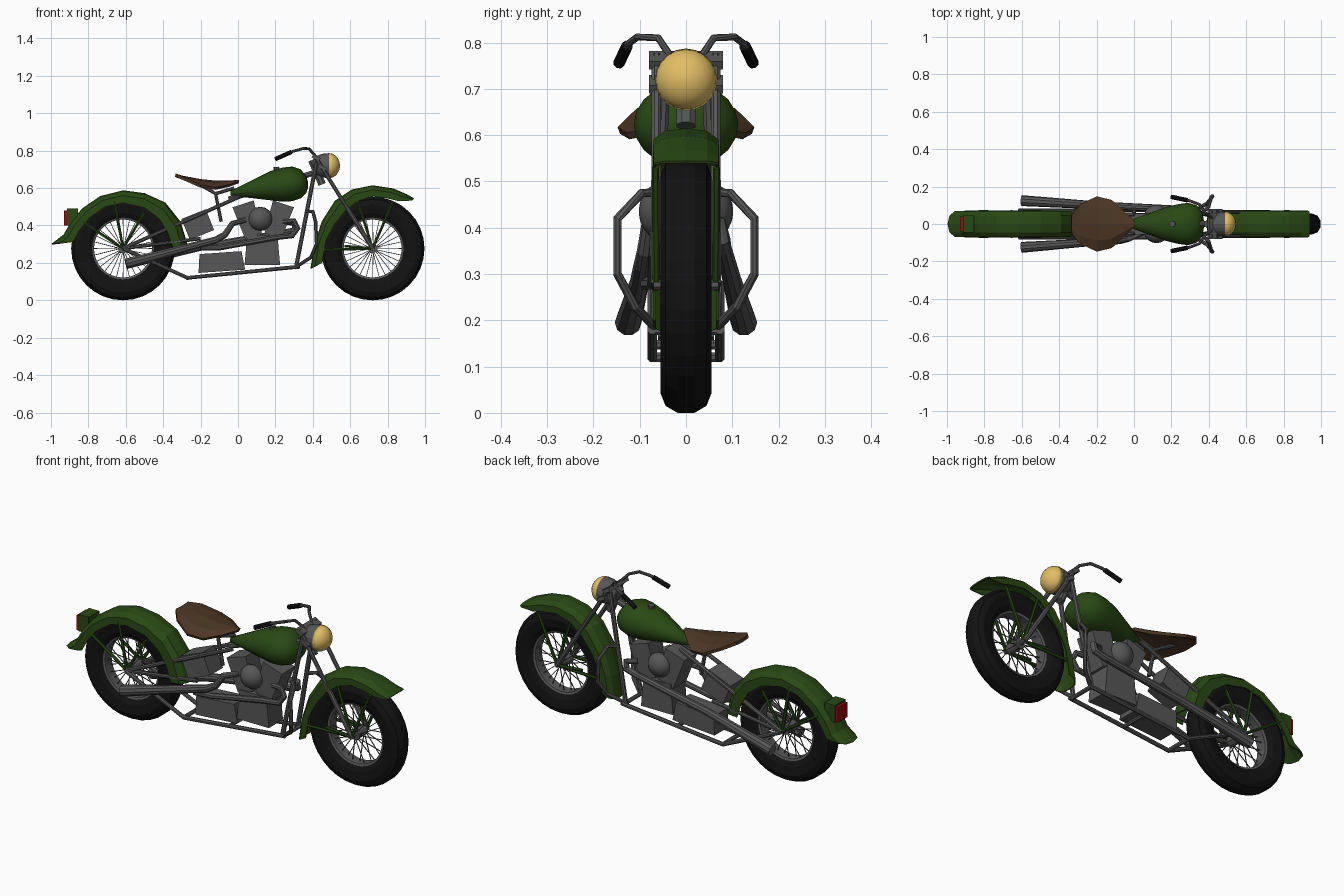
import bpy, bmesh, math
from mathutils import Vector, Matrix

if "Cube" in bpy.data.objects:
    bpy.data.objects.remove(bpy.data.objects["Cube"])


def material(name, rgb):
    m = bpy.data.materials.new(name)
    m.diffuse_color = (*rgb, 1)
    m.use_nodes = True
    m.node_tree.nodes["Principled BSDF"].inputs["Base Color"].default_value = m.diffuse_color
    return m


GREEN = material("dark green paint", (0.022, 0.066, 0.007))
STEEL = material("grey steel", (0.095, 0.095, 0.095))
RUBBER = material("black rubber", (0.006, 0.006, 0.006))
LEATHER = material("brown leather", (0.075, 0.038, 0.018))
LENS = material("yellow lens", (0.76, 0.51, 0.13))
RED = material("red lens", (0.35, 0.003, 0.004))


def build(name, lofts, mat, closed=True, cap=True, loop=False, smooth=False, thick=0):
    """Make one object from several lofts, each a list of rings of points."""
    bm = bmesh.new()
    for rings in lofts:
        vs = [[bm.verts.new(p) for p in r] for r in rings]
        n = len(vs[0])
        pairs = list(zip(vs, vs[1:])) + ([(vs[-1], vs[0])] if loop else [])
        for a, b in pairs:
            for i in range(n if closed else n - 1):
                j = (i + 1) % n
                bm.faces.new((a[i], a[j], b[j], b[i]))
        if cap and closed and not loop:
            bm.faces.new(vs[0])
            bm.faces.new(vs[-1])
    bmesh.ops.recalc_face_normals(bm, faces=bm.faces)
    me = bpy.data.meshes.new(name)
    bm.to_mesh(me)
    bm.free()
    me.materials.append(mat)
    ob = bpy.data.objects.new(name, me)
    bpy.context.collection.objects.link(ob)
    if smooth:
        me.shade_smooth()
    if thick:
        s = ob.modifiers.new("thickness", 'SOLIDIFY')
        s.thickness = thick
        s.offset = 0
    return ob


def tube(pts, r, n=8):
    """Rings along a path; r is one radius or one per point."""
    pts = [Vector(p) for p in pts]
    rs = r if isinstance(r, (list, tuple)) else [r] * len(pts)
    rings = []
    for i, p in enumerate(pts):
        a = (p - pts[i - 1]).normalized() if i else Vector()
        b = (pts[i + 1] - p).normalized() if i < len(pts) - 1 else Vector()
        t = (a + b).normalized()
        ref = Vector((0, 1, 0)) if abs(t.y) < 0.9 else Vector((1, 0, 0))
        u = t.cross(ref).normalized()
        w = t.cross(u)
        rings.append([p + rs[i] * (u * math.cos(k) + w * math.sin(k))
                      for k in (2 * math.pi * (j + 0.5) / n for j in range(n))])
    return rings


def box(c, size, rot=0, taper=1):
    """Box turned about y, with its top scaled in x by taper."""
    m = Matrix.Rotation(math.radians(rot), 3, 'Y')
    x, y, z = (s / 2 for s in size)
    return [[Vector(c) + m @ Vector((a * x * k, b * y, s * z))
             for a, b in ((-1, -1), (1, -1), (1, 1), (-1, 1))] for s, k in ((-1, 1), (1, taper))]


def xring(x, z, ry, rz, n=20):
    return [(x, ry * math.cos(2 * math.pi * i / n), z + rz * math.sin(2 * math.pi * i / n))
            for i in range(n)]


def both(pts):
    """A path and its mirror image across y."""
    return [pts, [(x, -y, z) for x, y, z in pts]]


# Wheels
REAR, FRONT, AXLE = -0.615, 0.72, 0.277
half = [(0.162, 0.03), (0.19, 0.047), (0.235, 0.055), (0.262, 0.044), (0.277, 0.018)]
tyre = half + [(r, -y) for r, y in reversed(half)]
rim = [(0.155, 0.028), (0.165, 0.032), (0.165, -0.032), (0.155, -0.028)]
for side, cx in (("rear", REAR), ("front", FRONT)):
    def spin(prof, n=32):
        return [[(cx + r * math.cos(a), y, AXLE + r * math.sin(a)) for r, y in prof]
                for a in (2 * math.pi * i / n for i in range(n))]
    build(side + "_tyre", [spin(tyre)], RUBBER, loop=True)
    build(side + "_rim", [spin(rim)], STEEL, loop=True)
    spokes = []
    for i in range(28):
        a, s = 2 * math.pi * i / 28, (1 if i % 2 else -1)
        b = a + 0.12 * (1 if i % 4 < 2 else -1)
        spokes.append(tube([(cx + 0.022 * math.cos(b), s * 0.035, AXLE + 0.022 * math.sin(b)),
                            (cx + 0.16 * math.cos(a), s * 0.005, AXLE + 0.16 * math.sin(a))], 0.0025, 4))
    build(side + "_spokes", spokes, STEEL)
    build(side + "_hub", [tube([(cx, -0.07, AXLE), (cx, 0.07, AXLE)], 0.012),
                          tube([(cx, -0.04, AXLE), (cx, 0.04, AXLE)], 0.026, 12)], STEEL)

# Fenders: outer and inner edge (x, z) at each station
section = [(1, 0), (1, 0.6), (0.65, 0.9), (0, 1), (-0.65, 0.9), (-1, 0.6), (-1, 0)]
rear_f = [(-.27, .29, -.35, .285), (-.31, .42, -.375, .36), (-.39, .52, -.42, .435),
          (-.5, .57, -.5, .495), (-.615, .585, -.615, .52), (-.735, .555, -.71, .50),
          (-.83, .49, -.795, .44), (-.89, .42, -.85, .37), (-.93, .35, -.88, .315),
          (-.995, .30, -.895, .31)]
front_f = [(.39, .17, .45, .2), (.41, .29, .47, .32), (.45, .42, .515, .405),
           (.52, .53, .575, .48), (.61, .59, .64, .53), (.72, .612, .72, .555),
           (.83, .595, .80, .545), (.90, .565, .86, .53), (.94, .542, .93, .533)]
for name, st in (("rear_fender", rear_f), ("front_fender", front_f)):
    build(name, [[[(ix + t * (ox - ix), 0.068 * y, iz + t * (oz - iz)) for y, t in section]
                  for ox, oz, ix, iz in st]], GREEN, closed=False, thick=0.006)
struts = []
for cx, ends in ((REAR, [(-.66, .53), (-.5, .47), (-.83, .42)]),
                 (FRONT, [(.57, .29), (.46, .27), (.83, .53), (.64, .53)])):
    for x, z in ends:
        for s in (-1, 1):
            struts.append(tube([(cx, s * 0.064, AXLE), (x, s * 0.066, z)], 0.008, 6))
build("fender_struts", struts, GREEN)

# Tail light
build("tail_light_housing", [box((-.885, 0, .445), (.06, .09, .09))], GREEN)
build("tail_light", [box((-.922, 0, .44), (.016, .08, .08))], RED)

# Tank: x, top, bottom, half width
tank = [(-.04, .585, .56, .012), (.06, .635, .548, .05), (.17, .69, .535, .09),
        (.24, .71, .527, .107), (.29, .715, .53, .113), (.335, .70, .545, .1),
        (.365, .665, .575, .065), (.375, .63, .605, .015)]
build("fuel_tank", [[xring(x, (t + b) / 2, w, (t - b) / 2) for x, t, b, w in tank]],
      GREEN, smooth=True)
build("fuel_cap", [tube([(.208, 0, .68), (.205, 0, .713)], 0.016, 10)], STEEL)

# Seat: x, half width, centre z, edge z
seat = [(-.335, .05, .667, .67), (-.29, .105, .657, .65), (-.2, .145, .64, .61),
        (-.12, .125, .632, .598), (-.05, .06, .633, .612), (.005, .008, .635, .632)]
build("seat", [[[(x, w * y, ze + k * (zc - ze)) for y, k in
                 ((-1, 0), (-.6, .75), (0, 1), (.6, .75), (1, 0))] for x, w, zc, ze in seat]],
      LEATHER, closed=False, thick=0.016)
build("seat_post", [tube([(-.25, 0, .645), (-.17, 0, .60), (-.12, 0, .57), (-.09, 0, .42)], .01),
                    tube([(-.12, 0, .57), (-.02, 0, .60)], .01)], STEEL)

# Frame
frame = []
for path, r in (([(.42, .045, .74), (.31, .066, .175)], .012),
                ([(.33, .073, .18), (-.27, .073, .12), (REAR, .073, AXLE)], .011),
                ([(REAR, .066, AXLE), (0, .05, .55)], .011),
                ([(REAR, .066, AXLE), (-.2, .06, .33)], .01)):
    frame += [tube(p, r) for p in both(path)]
for x, z in ((.32, .178), (-.27, .12), (0, .147)):
    frame.append(tube([(x, -.075, z), (x, .075, z)], .011))
frame.append(tube([(.395, 0, .75), (.45, 0, .62)], .022))
frame.append(tube([(-.05, 0, .54), (.40, 0, .68)], .016))
build("frame", frame, STEEL)
crash = [(.365, .06, .475), (.40, .095, .475), (.415, .148, .42), (.42, .148, .30),
         (.39, .11, .23), (.32, .066, .185)]
build("crash_bars", [tube(p, .01) for p in both(crash)], STEEL)

# Fork, clamps and handlebars
fork = [tube(p, r) for path, r in (([(.41, .064, .772), (.58, .064, .5)], .011),
                                   ([(.58, .064, .5), (FRONT, .064, AXLE)], .013)) for p in both(path)]
fork += [box((.418, 0, .762), (.045, .16, .02), 30), box((.45, 0, .71), (.045, .16, .02), 30)]
build("front_fork", fork, STEEL)
bar = [(.42, .03, .765), (.38, .06, .81), (.35, .105, .812), (.295, .125, .797), (.21, .143, .76)]
build("handlebars", [tube(p, .008) for p in both(bar)], STEEL)
build("grips", [tube(p, .0125) for p in both([(.285, .127, .793), (.20, .145, .755)])], RUBBER)

# Headlight
build("headlight_bucket", [[xring(x, .72, r, r) for x, r in
                            ((.40, .03), (.42, .052), (.45, .063), (.487, .067))]], STEEL, smooth=False)
arc = [math.radians(a) for a in (0, 18, 36, 54, 72, 86)]
build("headlight_lens", [[xring(.487 + .058 * math.sin(a), .72, .067 * math.cos(a), .067 * math.cos(a))
                          for a in arc]], LENS, smooth=True)

# Engine
build("cylinders", [box((.215, 0, .43), (.095, .11, .18), 18, 1.25),
                    box((.055, 0, .43), (.095, .11, .18), -18, 1.25)], STEEL)
build("crankcase", [box((.13, 0, .27), (.19, .12, .16), 0, .85)], STEEL)
build("gearbox", [box((-.09, 0, .205), (.25, .12, .1), -4, .9)], STEEL)
build("battery_box", [box((-.215, 0, .405), (.14, .11, .12), -22)], STEEL)
build("air_cleaners", [[[(.12 + .065 * math.cos(a) * math.cos(t), s * (.045 + .057 * math.sin(a)),
                          .435 + .065 * math.cos(a) * math.sin(t))
                         for t in (2 * math.pi * i / 16 for i in range(16))] for a in arc]
                       for s in (-1, 1)], STEEL, smooth=True)

# Exhausts
build("right_exhaust", [tube([(.04, -.05, .43), (-.03, -.08, .41), (-.07, -.088, .35), (-.12, -.093, .322),
                              (-.26, -.1, .285), (-.6, -.125, .195)],
                             [.014, .016, .018, .02, .021, .029], 10)], STEEL)
build("left_exhaust", [tube([(.25, .05, .42), (.305, .07, .41), (.30, .078, .375), (.24, .08, .36),
                             (-.2, .1, .285), (-.6, .125, .195)],
                            [.016, .017, .018, .018, .021, .029], 10)], STEEL)
build("front_header", [tube([(.24, -.045, .42), (.30, -.06, .425), (.32, -.064, .385), (.29, -.066, .345),
                             (.2, -.068, .335), (-.1, -.07, .28), (-.2, -.085, .28)], .015)], STEEL)
